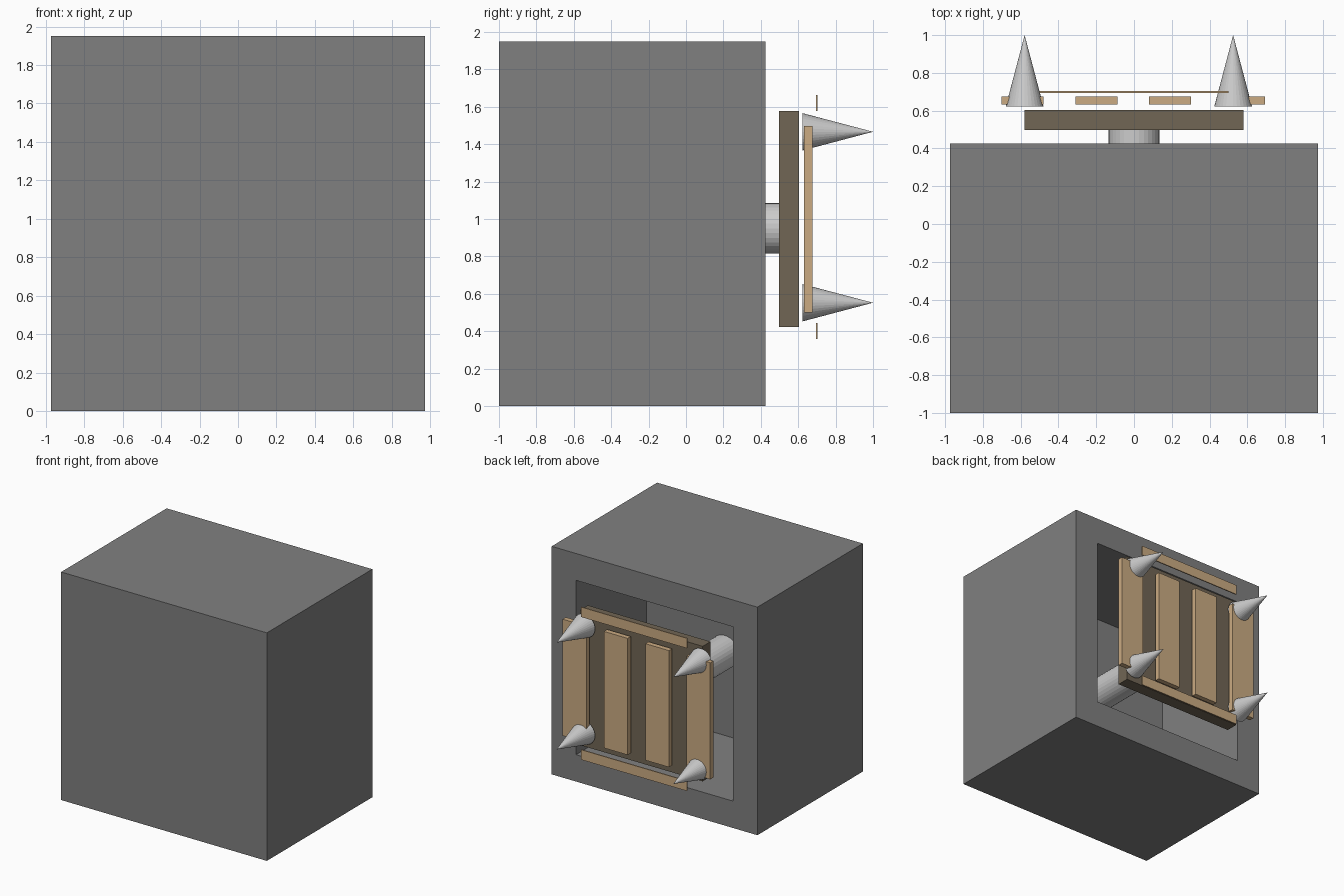
import bpy, bmesh, math
from mathutils import Matrix, Vector

if "Cube" in bpy.data.objects:
    bpy.data.objects.remove(bpy.data.objects["Cube"])


def material(name, rgb):
    m = bpy.data.materials.new(name)
    m.diffuse_color = (*rgb, 1)
    m.use_nodes = True
    m.node_tree.nodes["Principled BSDF"].inputs["Base Color"].default_value = m.diffuse_color
    return m


GREY = material("dark grey", (0.216, 0.216, 0.216))
BROWN = material("dark brown", (0.165, 0.133, 0.09))
TAN = material("tan wood", (0.6, 0.41, 0.225))
STEEL = material("light steel", (0.6, 0.6, 0.6))


def finish(name, bm, mat):
    bmesh.ops.recalc_face_normals(bm, faces=bm.faces[:])
    me = bpy.data.meshes.new(name)
    bm.to_mesh(me)
    bm.free()
    me.materials.append(mat)
    ob = bpy.data.objects.new(name, me)
    bpy.context.collection.objects.link(ob)
    return ob


def cube(lo, hi):
    lo, hi = Vector(lo), Vector(hi)
    bm = bmesh.new()
    bmesh.ops.create_cube(bm, size=1, matrix=Matrix.Translation((lo + hi) / 2)
                          @ Matrix.Diagonal((*(hi - lo), 1)))
    return bm


def box(name, lo, hi, mat):
    return finish(name, cube(lo, hi), mat)


def cone_y(name, x, z, y0, y1, r0, r1, mat):
    # round part running from y0 to y1
    bm = bmesh.new()
    bmesh.ops.create_cone(bm, cap_ends=True, segments=32, radius1=r0, radius2=r1,
                          depth=y1 - y0,
                          matrix=Matrix.Translation((x, (y0 + y1) / 2, z))
                          @ Matrix.Rotation(-math.pi / 2, 4, 'X'))
    return finish(name, bm, mat)


# housing with a square recess sunk into its back face
bm = cube((-0.973, -1, 0), (0.973, 0.425, 1.95))
bm.normal_update()
back = max(bm.faces, key=lambda f: f.calc_center_median().y)
bmesh.ops.inset_individual(bm, faces=[back], thickness=0.325)
pocket = bmesh.ops.extrude_discrete_faces(bm, faces=[back])["faces"][0]
bmesh.ops.translate(bm, verts=pocket.verts[:], vec=(0, -0.95, 0))
finish("housing", bm, GREY)

# piston and the plate it pushes
cone_y("piston", 0, 0.95, -0.525, 0.498, 0.135, 0.135, STEEL)
box("push_plate", (-0.58, 0.497, 0.423), (0.58, 0.603, 1.578), BROWN)

# upright planks
for i in range(4):
    x = -0.702 + i * 0.391
    box(f"plank_{i + 1}", (x, 0.632, 0.5), (x + 0.223, 0.675, 1.497), TAN)

# thin cross strips above and below
for name, z in (("lower_strip", 0.358), ("upper_strip", 1.578)):
    box(name, (-0.5, 0.694, z), (0.5, 0.703, z + 0.085), TAN)

# spikes
for x in (-0.579, 0.525):
    for z in (0.552, 1.466):
        cone_y("spike", x, z, 0.622, 1.0, 0.1, 0, STEEL)
